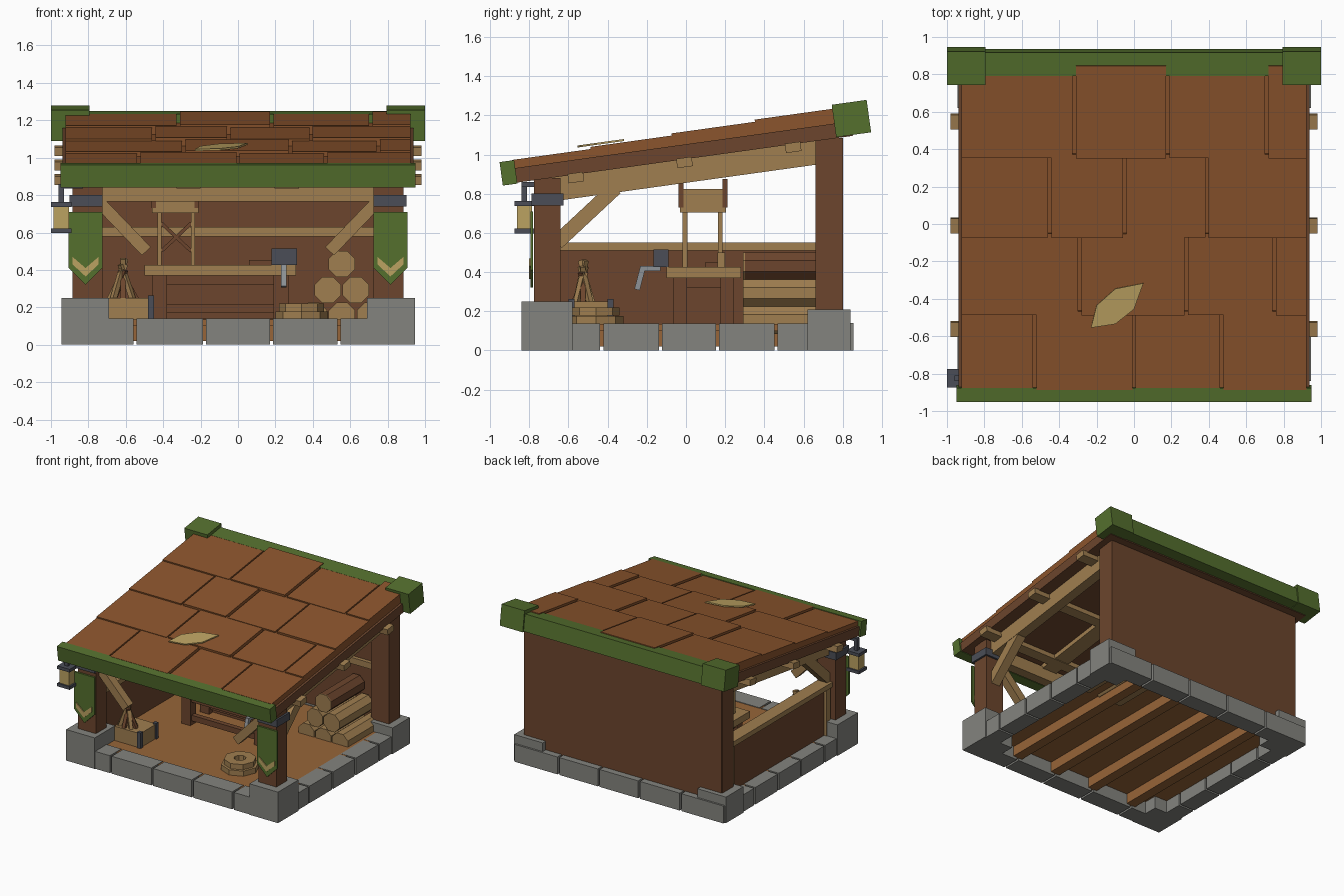
import bpy
import bmesh
import math
from mathutils import Matrix, Vector

old_cube = bpy.data.objects.get("Cube")
if old_cube:
    bpy.data.objects.remove(old_cube)


def material(name, red, green, blue):
    mat = bpy.data.materials.new(name)
    mat.use_nodes = True
    colour = (red, green, blue, 1)
    mat.diffuse_color = colour
    mat.node_tree.nodes["Principled BSDF"].inputs["Base Color"].default_value = colour
    return mat


shingle = material("shingle_brown", .26, .09, .026)
timber = material("dark_timber", .15, .06, .026)
tan = material("tan_wood", .35, .21, .08)
plank = material("floor_orange", .31, .13, .04)
stone = material("grey_stone", .23, .23, .21)
iron = material("dark_iron", .07, .076, .095)
steel = material("light_steel", .27, .29, .31)
green = material("green_paint", .09, .16, .027)
straw = material("straw_yellow", .5, .36, .12)


def finish(bm, name, mat, matrix=None):
    bmesh.ops.recalc_face_normals(bm, faces=bm.faces)
    mesh = bpy.data.meshes.new(name)
    bm.to_mesh(mesh)
    bm.free()
    mesh.materials.append(mat)
    obj = bpy.data.objects.new(name, mesh)
    bpy.context.scene.collection.objects.link(obj)
    if matrix is not None:
        obj.matrix_world = matrix
    return obj


def box(name, mat, x, y, z, matrix=None):
    """Box from three (low, high) ranges."""
    bm = bmesh.new()
    bmesh.ops.create_cube(bm, size=1)
    for v in bm.verts:
        v.co = [r[0] if c < 0 else r[1] for c, r in zip(v.co, (x, y, z))]
    return finish(bm, name, mat, matrix)


def mid(centre, size):
    return (centre - size / 2, centre + size / 2)


def both(side, low, high):
    """Range mirrored to the given side."""
    return tuple(sorted((side * low, side * high)))


def prism(name, mat, points, depth, matrix=None):
    """Flat outline extruded along its normal."""
    bm = bmesh.new()
    face = bm.faces.new([bm.verts.new((a, b, 0)) for a, b in points])
    result = bmesh.ops.extrude_face_region(bm, geom=[face])
    for v in result["geom"]:
        if isinstance(v, bmesh.types.BMVert):
            v.co.z += depth
    return finish(bm, name, mat, matrix)


def strut(name, mat, start, end, width, sides=4):
    """Straight bar between two points."""
    start, end = Vector(start), Vector(end)
    bm = bmesh.new()
    radius = width / 2 / math.cos(math.pi / sides)
    bmesh.ops.create_cone(bm, cap_ends=True, segments=sides, radius1=radius,
                          radius2=radius, depth=(end - start).length)
    bmesh.ops.rotate(bm, verts=bm.verts, matrix=Matrix.Rotation(math.pi / sides, 3, "Z"))
    turn = (end - start).to_track_quat("Z", "Y").to_matrix().to_4x4()
    return finish(bm, name, mat, Matrix.Translation((start + end) / 2) @ turn)


SIDES = ((-1, "right"), (1, "left"))
ROOF = Matrix.Translation((0, 0, .977)) @ Matrix.Rotation(math.radians(7.93), 4, "X")
UPRIGHT = Matrix.Rotation(math.pi / 2, 4, "X")

# Floor on joists, ringed by stones
box("floor", plank, (-.85, .85), (-.75, .8), (.1, .135))
cuts_x = (-.94, -.55, -.18, .18, .54, .94)
cuts_y = (-.83, -.43, -.13, .16, .46, .85)
for x in cuts_x[1:-1]:
    box("floor_joist", plank, mid(x, .08), (-.74, .76), (.02, .11))
for a, b in zip(cuts_x, cuts_x[1:]):
    for name, y in (("front", (-.835, -.69)), ("back", (.72, .855))):
        box(name + "_stone", stone, (a + .008, b - .008), y, (0, .14))
for a, b in zip(cuts_y, cuts_y[1:]):
    for side, name in SIDES:
        box(name + "_stone", stone, both(side, .8, .935), (a + .008, b - .008), (0, .137))

# Corner blocks, posts, braces and side beams
for side, name in SIDES:
    box(name + "_front_corner_stone", stone, both(side, .69, .945), (-.84, -.58), (0, .25))
    box(name + "_back_corner_stone", stone, both(side, .69, .945), (.62, .84), (0, .21))
    box(name + "_front_post", timber, both(side, .725, .885), (-.775, -.64), (.2, .88))
    box(name + "_back_post", timber, both(side, .725, .885), (.66, .8), (.15, 1.085))
    box(name + "_post_band", iron, both(side, .725, .9), (-.79, -.625), (.74, .8))
    box(name + "_side_beam", tan, both(side, .76, .84), (-.74, .76), (-.12, .01), ROOF)
    strut(name + "_front_brace", tan, (side * .74, -.7, .76), (side * .49, -.7, .5), .065)
    strut(name + "_side_brace", tan, (side * .8, -.66, .55), (side * .8, -.36, .83), .075)
    # Hanging banner with chevron
    place = Matrix.Translation((side * .815, -.78, 0)) @ UPRIGHT
    prism(name + "_banner", green, [(-.09, .71), (-.09, .41), (0, .32), (.09, .41), (.09, .71)],
          .015, place)
    prism(name + "_chevron", straw, [(-.07, .47), (0, .41), (.07, .47), (.07, .43),
          (0, .365), (-.07, .43)], .022, place)

# Walls and rails
box("back_wall", timber, (-.88, .88), (.74, .802), (.1, 1.085))
box("back_wall_rail", tan, (-.73, .73), (.71, .745), (.58, .63))
box("low_side_wall", timber, (-.83, -.78), (-.65, .67), (.12, .51))
box("low_wall_rail", tan, (-.86, -.75), (-.65, .67), (.51, .55))
for y in (-.6, .62):
    box("low_wall_stud", tan, (-.85, -.8), mid(y, .05), (.13, .51))
box("front_beam", tan, (-.88, .88), (-.74, -.66), (.765, .865))

# Roof structure
box("roof_deck", timber, (-.938, .938), (-.88, .86), (0, .075), ROOF)
box("shingle_bed", shingle, (-.92, .92), (-.88, .84), (.07, .095), ROOF)
for y in (-.57, -.01, .55):
    box("purlin", tan, (-.982, .98), mid(y, .08), (-.04, .008), ROOF)
for x in (-.265, .26):
    box("rafter", tan, mid(x, .13), (-.78, .76), (-.035, .005), ROOF)
box("front_fascia", green, (-.95, .95), (-.945, -.87), (-.005, .116), ROOF)
box("back_fascia", green, (-.82, .82), (.82, .945), (.01, .145), ROOF)
for side, name in SIDES:
    box(name + "_ridge_cap", green, both(side, .795, 1), (.775, .955), (.005, .172), ROOF)

# Staggered shingle rows
rows = ((-.88, -.53, 0, .47), (-.475, -.29, .28, .75), (-.055, -.45, -.05, .39),
        (.375, -.32, .18, .71))
ends = [row[0] for row in rows[1:]] + [.83]
for i, (row, end) in enumerate(zip(rows, ends)):
    splits = (-.93,) + row[1:] + (.93,)
    for j, (a, b) in enumerate(zip(splits, splits[1:])):
        raised = j % 2
        top = .111 + .011 * i + .007 * raised
        extra = .045 * raised if i == 3 else .02
        box("shingle", shingle, (a + .009, b - .009), (row[0], end + extra), (.08, top), ROOF)

# Straw patch on the roof
prism("roof_straw_patch", straw, [(-.23, -.56), (-.2, -.44), (-.1, -.35), (.05, -.32),
      (0, -.46), (-.1, -.54)], .01, ROOF @ Matrix.Translation((0, .02, .135)))

# Lantern on its bracket
lx, ly = -.945, -.825
box("lantern_arm", iron, (-.96, -.83), mid(ly, .03), (.835, .86))
box("lantern_arm_stay", iron, (-.88, -.83), (-.84, -.77), (.835, .86))
box("lantern_hook", iron, mid(lx, .028), mid(ly, .028), (.75, .86))
box("lantern_glass", straw, mid(lx, .085), mid(ly, .075), (.61, .75))
for z in (.61, .75):
    box("lantern_plate", iron, mid(lx, .11), mid(ly, .1), mid(z, .025))

# Crate with kindling
box("crate", tan, (-.69, -.46), (-.59, -.38), (.13, .25))
for y in (-.585, -.385):
    box("crate_strap", iron, (-.48, -.45), mid(y, .03), (.13, .262))
for i in range(8):
    angle = i * math.tau / 8
    dx, dy = math.cos(angle), math.sin(angle)
    strut("kindling", timber if i % 3 == 0 else tan,
          (-.615 + .075 * dx, -.525 + .05 * dy, .24),
          (-.615 - .015 * dx, -.525 - .015 * dy, .4 + .03 * (i % 3)), .026)

# Coil of two eight-sided rings
for z, radius in ((.135, .14), (.178, .12)):
    bm = bmesh.new()
    rings = []
    for r, h in ((radius, 0), (radius, .042), (.045, .042), (.045, 0)):
        rings.append([bm.verts.new((r * math.cos(k * math.tau / 8), r * math.sin(k * math.tau / 8), h))
                      for k in range(8)])
    for p, q in zip(rings, rings[1:] + rings[:1]):
        for k in range(8):
            n = (k + 1) % 8
            bm.faces.new((p[k], p[n], q[n], q[k]))
    finish(bm, "coil_ring", tan, Matrix.Translation((.34, -.46, z)))

# Log pile
for row in range(3):
    for k in range(3 - row):
        x = .555 + .15 * (k - (2 - row) / 2)
        z = .155 + .138 * row
        strut("log", timber if row == 2 else tan, (x, .3, z), (x, .72, z), .14, 8)
        strut("log_end", tan, (x, .292, z), (x, .3, z), .14, 8)

# Workbench
box("bench_top", tan, (-.5, .31), (-.1, .28), (.37, .425))
for x in (-.42, .23):
    for y in (-.03, .21):
        box("bench_leg", timber, mid(x, .08), mid(y, .07), (.13, .37))
    box("bench_side_rail", timber, mid(x, .05), (-.03, .21), (.32, .37))
for y in (-.03, .21):
    box("bench_apron", timber, (-.42, .23), mid(y, .04), (.32, .37))
    box("bench_stretcher", timber, (-.42, .23), mid(y, .04), (.17, .215))
box("bench_back_panel", timber, (-.4, .21), (.215, .235), (.14, .34))
box("bench_block", timber, (.06, .18), (.1, .18), (.42, .452))
box("bench_jar", tan, (.2, .25), (.16, .2), (.42, .5))

# Rack standing on the bench
for x in (-.42, -.24):
    for y in (-.005, .175):
        box("rack_leg", tan, mid(x, .022), mid(y, .025), (.42, .72))
for x in (-.45, -.22):
    for y in (-.025, .2):
        box("rack_upright", timber, mid(x, .024), mid(y, .026), (.73, .875))
box("rack_tray", tan, (-.46, -.21), (-.03, .205), (.705, .825))
for y in (-.005, .175):
    for low, high in ((-.41, -.25), (-.25, -.41)):
        strut("rack_cross", timber, (low, y, .5), (high, y, .65), .018)

# Vise with cranked lever
box("vise_block", iron, (.18, .315), (-.165, -.09), (.425, .515))
box("vise_bar", steel, mid(.245, .03), (-.235, -.13), (.405, .43))
strut("vise_lever", steel, (.245, -.22, .425), (.245, -.25, .31), .028)
